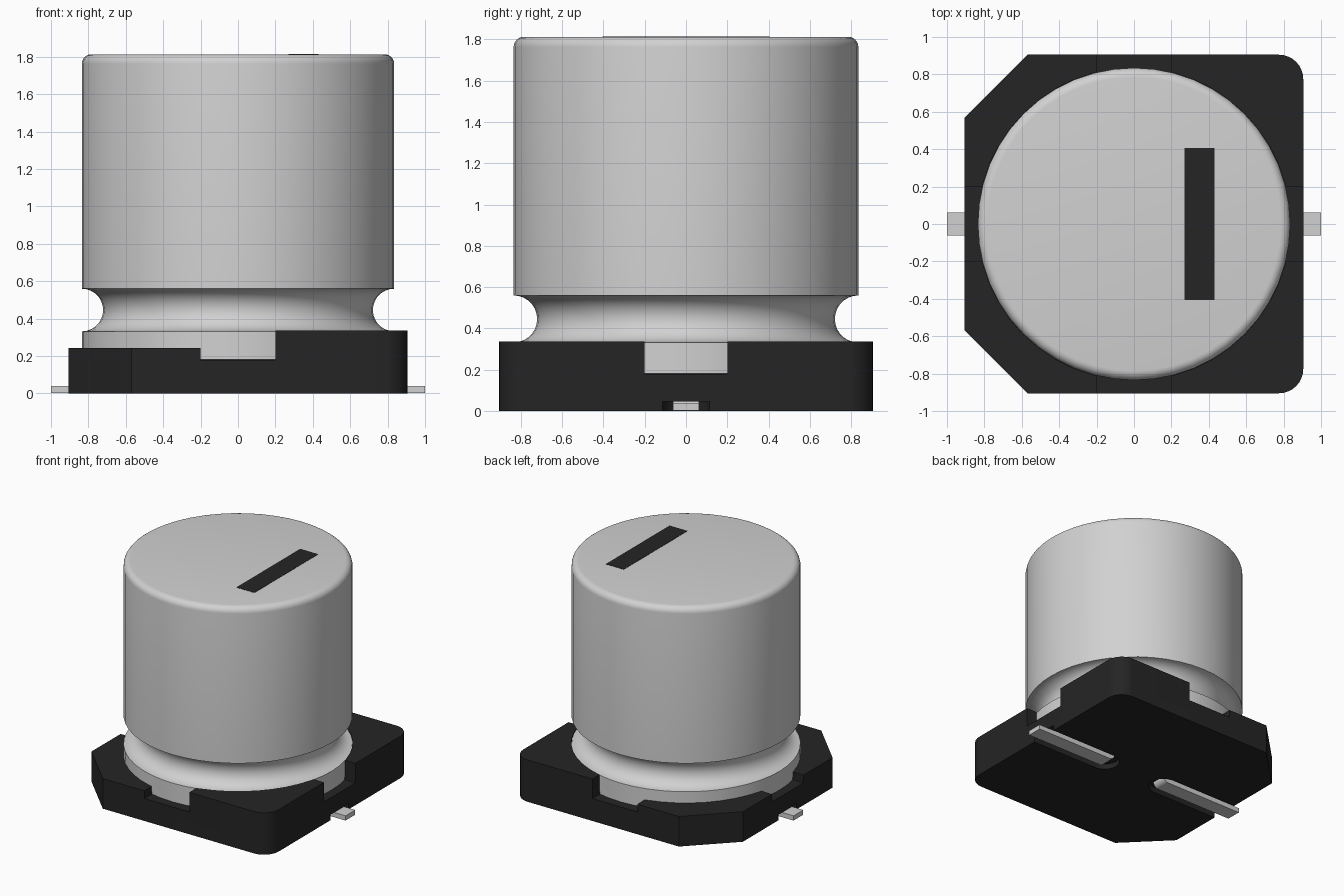
import bpy, bmesh, math

if "Cube" in bpy.data.objects:
    bpy.data.objects.remove(bpy.data.objects["Cube"])


def material(name, rgb):
    m = bpy.data.materials.new(name)
    m.diffuse_color = (*rgb, 1)
    m.use_nodes = True
    m.node_tree.nodes["Principled BSDF"].inputs["Base Color"].default_value = m.diffuse_color
    return m


BLACK = material("black plastic", (0.0185, 0.018, 0.018))
METAL = material("light metal", (0.64, 0.64, 0.64))
SEG = 48


def finish(bm, name, mat):
    bmesh.ops.recalc_face_normals(bm, faces=bm.faces)
    me = bpy.data.meshes.new(name)
    bm.to_mesh(me)
    bm.free()
    ob = bpy.data.objects.new(name, me)
    bpy.context.collection.objects.link(ob)
    me.materials.append(mat)
    return ob


def smooth(ob):
    bpy.ops.object.select_all(action='DESELECT')
    ob.select_set(True)
    bpy.context.view_layer.objects.active = ob
    bpy.ops.object.shade_smooth_by_angle(angle=math.radians(35))


def prism(name, points, offset, mat):
    """Extrude a closed loop of 3D points along an offset."""
    bm = bmesh.new()
    face = bm.faces.new([bm.verts.new(p) for p in points])
    ext = bmesh.ops.extrude_face_region(bm, geom=[face])
    moved = [v for v in ext["geom"] if isinstance(v, bmesh.types.BMVert)]
    bmesh.ops.translate(bm, vec=offset, verts=moved)
    return finish(bm, name, mat)


def box(name, x0, x1, y0, y1, z0, z1, mat):
    pts = [(x0, y0, z0), (x1, y0, z0), (x1, y1, z0), (x0, y1, z0)]
    return prism(name, pts, (0, 0, z1 - z0), mat)


def arc(cx, cy, r, a0, a1, n):
    angles = [math.radians(a0 + (a1 - a0) * i / n) for i in range(n + 1)]
    return [(cx + r * math.cos(a), cy + r * math.sin(a)) for a in angles]


def lathe(name, profile, mat):
    bm = bmesh.new()
    rings = [[bm.verts.new((r * math.cos(2 * math.pi * i / SEG),
                            r * math.sin(2 * math.pi * i / SEG), z))
              for i in range(SEG)] for r, z in profile]
    for a, b in zip(rings, rings[1:]):
        for i in range(SEG):
            j = (i + 1) % SEG
            bm.faces.new((a[i], a[j], b[j], b[i]))
    bm.faces.new(rings[0])
    bm.faces.new(rings[-1])
    return finish(bm, name, mat)


# Aluminium can with a round groove near the bottom and a rounded top edge
R, TOP, EDGE = 0.835, 1.813, 0.05
profile = [(R - 0.03, 0.18), (R, 0.181)]
profile += arc(R, 0.446, 0.114, 270, 90, 14)
profile += arc(R - EDGE, TOP - EDGE, EDGE, 0, 90, 6)
smooth(lathe("can", profile, METAL))

# Polarity stripe on the top
box("polarity_stripe", 0.27, 0.43, -0.405, 0.405, TOP - 0.004, TOP + 0.002, BLACK)

# Base plate: two chamfered corners, two rounded corners
H, C, F = 0.905, 0.57, 0.13
outline = [(-C, H), (-H, C), (-H, -C), (-C, -H)]
outline += arc(H - F, -H + F, F, -90, 0, 8) + arc(H - F, H - F, F, 0, 90, 8)
base = prism("base", [(x, y, 0) for x, y in outline], (0, 0, 0.337), BLACK)

# Cutters: low left half, edge notches, can seat, lead slots underneath
cutters = [
    box("low_half_cutter", -2, 0, -2, 2, 0.242, 1, BLACK),
    box("notch_cutter_x", -2, 2, -0.2, 0.2, 0.18, 1.1, BLACK),
    box("notch_cutter_y", -0.2, 0.2, -2, 2, 0.18, 1.2, BLACK),
    lathe("seat_cutter", [(R + 0.001, 0.2), (R + 0.001, 1.3)], BLACK),
]
for s in (1, -1):
    slot = [(1.2, -0.115), (1.2, 0.115)] + arc(0.295, 0, 0.115, 90, 270, 10)
    cutters.append(prism("slot_cutter", [(s * x, y, -0.1) for x, y in slot],
                         (0, 0, 0.145), BLACK))
bpy.context.view_layer.objects.active = base
for c in cutters:
    c.hide_render = True
    mod = base.modifiers.new("cut", 'BOOLEAN')
    mod.operation, mod.solver, mod.object = 'DIFFERENCE', 'EXACT', c
    bpy.ops.object.modifier_apply(modifier=mod.name)
    bpy.data.objects.remove(c)
smooth(base)

# Flat leads, bent up into the base at the inner end
for s, side in ((1, "right"), (-1, "left")):
    side_profile = [(1.0, 0.04), (1.0, 0.002)]
    side_profile += arc(0.295, 0.052, 0.05, 270, 180, 6)
    side_profile += [(0.245, 0.1), (0.285, 0.1), (0.285, 0.05), (0.295, 0.04)]
    smooth(prism(side + "_lead", [(s * x, -0.062, z) for x, z in side_profile],
                 (0, 0.124, 0), METAL))
